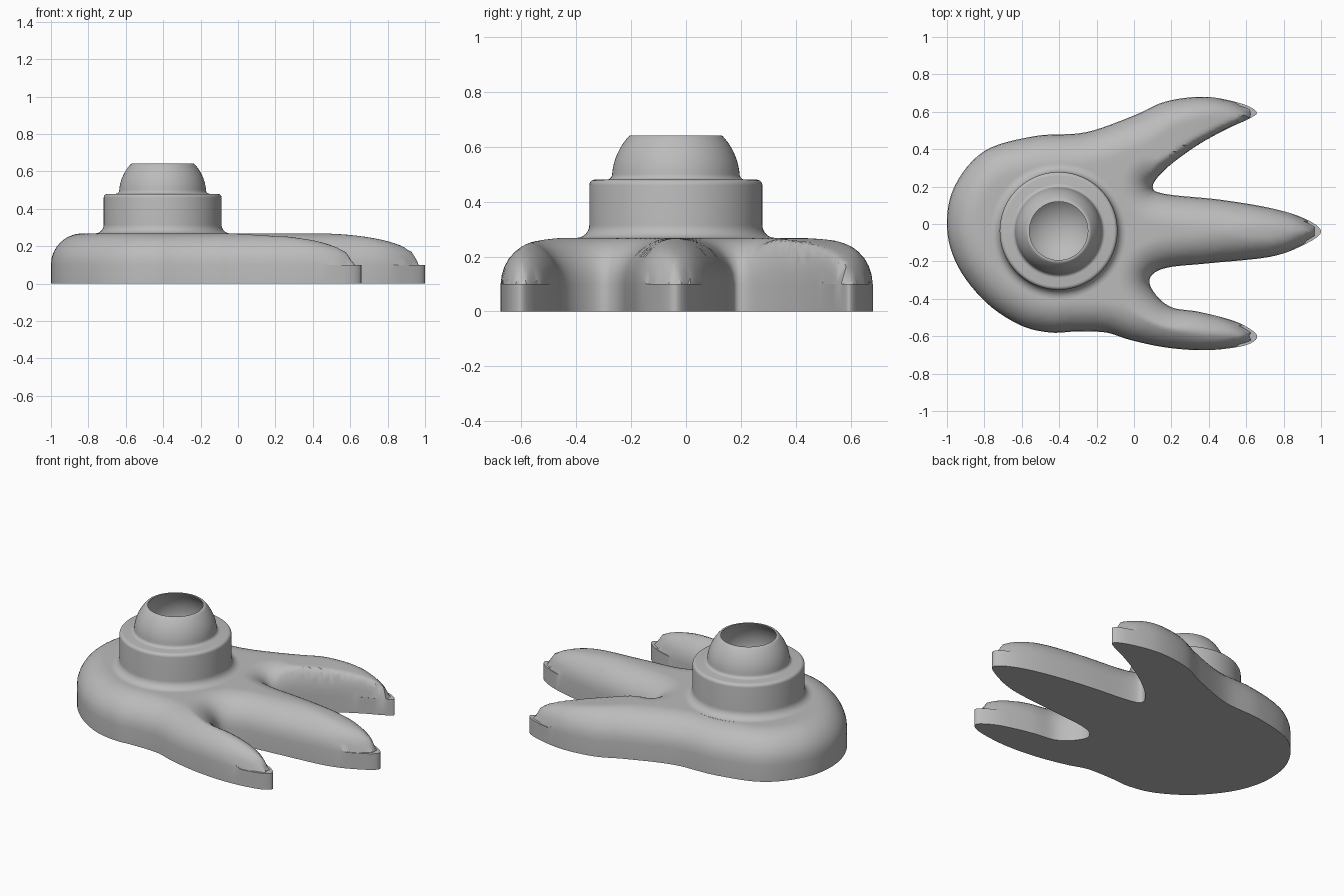
import bpy, bmesh
from math import sin, cos, pi, sqrt, radians
from mathutils import Vector
from mathutils.geometry import delaunay_2d_cdt

if "Cube" in bpy.data.objects:
    bpy.data.objects.remove(bpy.data.objects["Cube"], do_unlink=True)

grey = bpy.data.materials.new("plain grey")
grey.use_nodes = True
grey.diffuse_color = (0.5, 0.5, 0.5, 1)
grey.node_tree.nodes["Principled BSDF"].inputs["Base Color"].default_value = grey.diffuse_color

WALL, ROUND_HEIGHT, ROUND_WIDTH = 0.1, 0.168, 0.17


def finish(name, bm, angle):
    bmesh.ops.recalc_face_normals(bm, faces=bm.faces)
    mesh = bpy.data.meshes.new(name)
    bm.to_mesh(mesh)
    bm.free()
    mesh.materials.append(grey)
    obj = bpy.data.objects.new(name, mesh)
    bpy.context.collection.objects.link(obj)
    bpy.ops.object.select_all(action="DESELECT")
    obj.select_set(True)
    bpy.context.view_layer.objects.active = obj
    bpy.ops.object.shade_smooth_by_angle(angle=radians(angle))
    return obj


def closed_spline(points, steps):
    """Smooth closed curve through the points."""
    result, n = [], len(points)
    for i in range(n):
        a, b, c, d = (Vector(points[(i + k) % n]) for k in (-1, 0, 1, 2))
        for s in range(steps):
            t = s / steps
            result.append(0.5 * (2 * b + (c - a) * t + (2 * a - 5 * b + 4 * c - d) * t**2
                                 + (3 * b - a - 3 * c + d) * t**3))
    return result


# Footprint: rounded heel, then three fingers, running clockwise
heel_back = [(-1, -.02), (-.96, .2), (-.8, .39), (-.53, .47), (-.26, .49), (0, .58)]
back_finger = [(.17, .655), (.38, .68), (.57, .645), (.655, .6), (.62, .565),
               (.49, .505), (.33, .415), (.17, .295), (.1, .2)]
middle_finger = [(.17, .16), (.46, .13), (.73, .085), (.91, .03), (1, -.04),
                 (.91, -.11), (.73, -.175), (.4, -.21), (.17, -.235), (.085, -.29)]
front_finger = [(.11, -.37), (.2, -.445), (.35, -.47), (.54, -.52), (.645, -.58),
                (.65, -.62), (.57, -.655), (.38, -.675), (.17, -.66)]
heel_front = [(-.02, -.62), (-.15, -.58), (-.31, -.575), (-.45, -.58), (-.61, -.54),
              (-.79, -.42), (-.94, -.23)]
outline = closed_spline(heel_back + back_finger + middle_finger + front_finger + heel_front, 6)
count = len(outline)


def steepness(p):
    """The inner side of the back finger is rounded more tightly."""
    if p.x < 0.1 or not 0.2 < p.y < 0.59:
        return 1.0
    return 1 + 2 * min(1, (p.y - 0.2) / 0.12, (0.59 - p.y) / 0.04)


segments = []
for i, p in enumerate(outline):
    e = outline[(i + 1) % count] - p
    segments.append((p.x, p.y, e.x, e.y, e.length_squared, steepness(p)**2))


def edge_distance(x, y):
    best = 9.0
    for px, py, ex, ey, ll, k in segments:
        dx, dy = x - px, y - py
        t = (dx * ex + dy * ey) / ll
        t = 0 if t < 0 else 1 if t > 1 else t
        dx -= t * ex
        dy -= t * ey
        d = (dx * dx + dy * dy) * k
        if d < best:
            best = d
    return sqrt(best)


def inside(x, y):
    hit = False
    for px, py, ex, ey, _, _ in segments:
        if (py > y) != (py + ey > y) and x < px + (y - py) * ex / ey:
            hit = not hit
    return hit


def top_height(x, y, d):
    """Rounded edge, with each finger sloping down to its tip."""
    u = max(0, 1 - d / ROUND_WIDTH)
    side = abs(y + 0.03) > 0.24
    v = max(0, x / 0.655 if side else (x - 0.42) / 0.58)
    w = min(1, (u**6 + v**6)**(1 / 6))
    return WALL + ROUND_HEIGHT * sqrt(1 - w * w)


# Sample the top surface: outline, close offset rings, then a regular grid
points = list(outline)
heights = [WALL] * count
for offset in (0.004, 0.014, 0.03, 0.052):
    for i, p in enumerate(outline):
        t = (outline[(i + 1) % count] - outline[i - 1]).normalized()
        q = p + Vector((t.y, -t.x)) * offset / steepness(p)
        d = edge_distance(*q)
        if d > 0.95 * offset and inside(*q):
            points.append(q)
            heights.append(top_height(q.x, q.y, d))
STEP = 0.017
for i in range(int(2 / STEP)):
    for j in range(int(1.4 / STEP)):
        x, y = -1 + i * STEP, -0.7 + j * STEP
        if inside(x, y):
            d = edge_distance(x, y)
            if d > 0.063:
                points.append(Vector((x, y)))
                heights.append(top_height(x, y, d))

loop = [(i, (i + 1) % count) for i in range(count)]
flat, _, tris, source, _, _ = delaunay_2d_cdt(points, loop, [], 1, 1e-6)
bm = bmesh.new()
verts = [bm.verts.new((p.x, p.y, heights[s[0]] if s else WALL)) for p, s in zip(flat, source)]
for tri in tris:
    bm.faces.new([verts[k] for k in tri])
bmesh.ops.delete(bm, geom=[v for v in bm.verts if not v.link_faces], context="VERTS")

# Vertical wall and flat underside
rim = [e for e in bm.edges if e.is_boundary]
new = bmesh.ops.extrude_edge_only(bm, edges=rim)["geom"]
for v in new:
    if isinstance(v, bmesh.types.BMVert):
        v.co.z = 0
bmesh.ops.edgeloop_fill(bm, edges=[e for e in bm.edges if e.is_boundary])
finish("fingered_base", bm, 40)


# Turret: flared collar, drum and open hollow dome, turned as one profile
def arc(cx, cz, rx, rz, start, end, n):
    angles = [radians(start + (end - start) * k / n) for k in range(n + 1)]
    return [(cx + rx * cos(a), cz + rz * sin(a)) for a in angles]


profile = [(0.362, 0.255)]
profile += arc(0.362, 0.315, 0.047, 0.047, 270, 180, 8)
profile += arc(0.295, 0.46, 0.02, 0.02, 0, 90, 5)
profile += arc(0.252, 0.5, 0.02, 0.02, 270, 180, 5)
profile += arc(0, 0.48, 0.233, 0.233, 8, 43, 10)
profile += [(0.167, 0.641), (0.156, 0.641)]
profile += arc(0, 0.48, 0.222, 0.222, 45, 0, 10)
profile += arc(0, 0.48, 0.222, 0.205, -6, -90, 14)

bm = bmesh.new()
ring = [bm.verts.new((r, 0, z)) for r, z in profile]
edges = [bm.edges.new(pair) for pair in zip(ring, ring[1:])]
bmesh.ops.spin(bm, geom=ring + edges, cent=(0, 0, 0), axis=(0, 0, 1), angle=2 * pi, steps=96)
bmesh.ops.remove_doubles(bm, verts=bm.verts, dist=1e-5)
turret = finish("turret", bm, 35)
# Keep the open shell's outside facing outward
drum = max(turret.data.polygons, key=lambda f: f.area)
if drum.normal.dot(Vector((drum.center.x, drum.center.y, 0))) < 0:
    turret.data.flip_normals()
turret.location = (-0.403, -0.037, 0)
